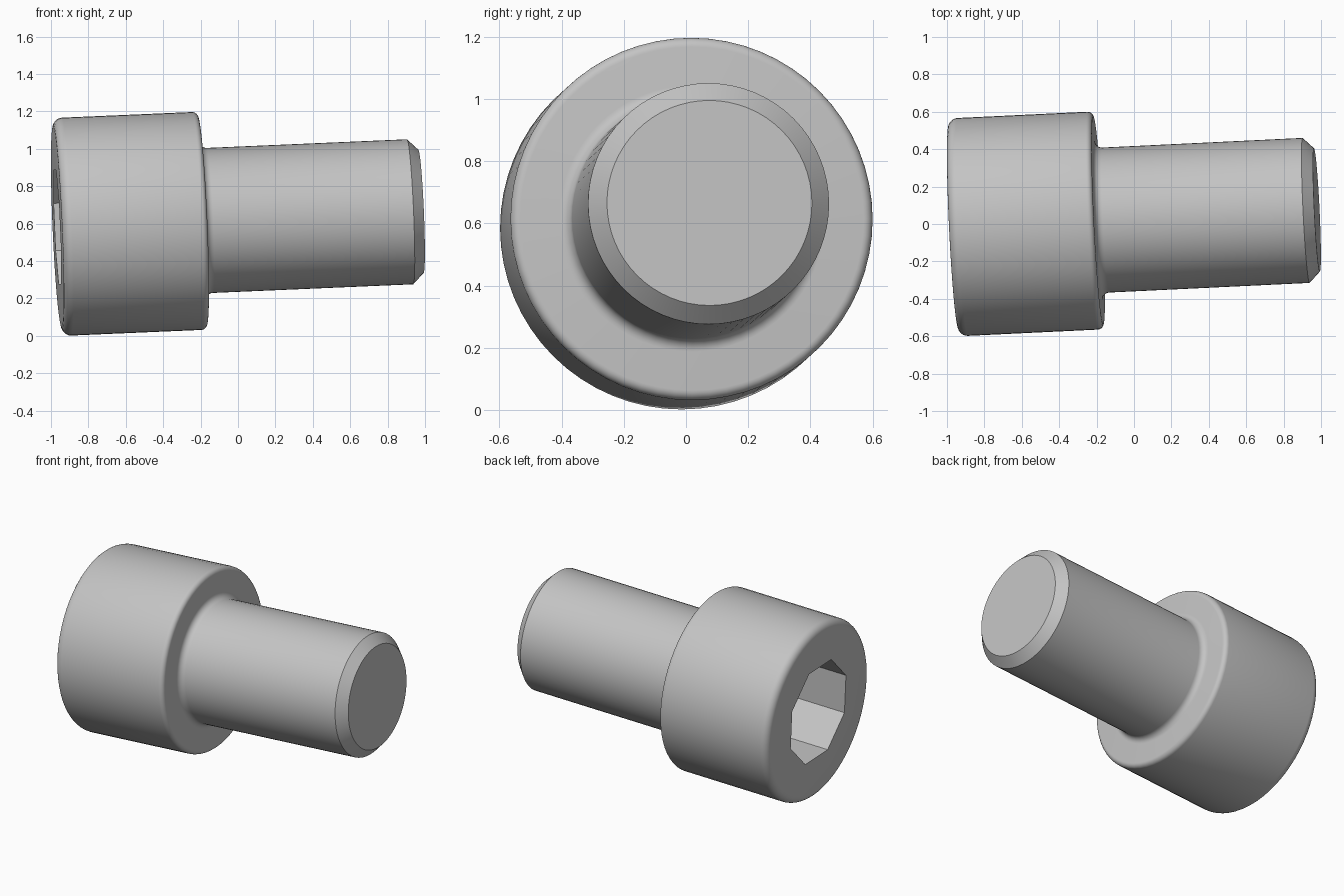
import bpy, bmesh, math
from mathutils import Euler, Matrix

default = bpy.data.objects.get("Cube")
if default:
    bpy.data.objects.remove(default, do_unlink=True)

SIDES = 64
HEAD_R, SHAFT_R = 0.583, 0.388
HEAD_L, TOTAL_L = 0.777, 1.948
SOCKET_FLAT, SOCKET_DEPTH = 0.305, 0.39

steel = bpy.data.materials.new("grey_steel")
steel.use_nodes = True
grey = (0.55, 0.55, 0.55, 1)
steel.diffuse_color = grey
steel.node_tree.nodes["Principled BSDF"].inputs["Base Color"].default_value = grey


def arc(cx, cr, radius, start, end, steps=6):
    """Points of a rounded corner in the (axis, radius) profile."""
    pts = []
    for i in range(steps + 1):
        a = math.radians(start + (end - start) * i / steps)
        pts.append((cx + radius * math.cos(a), cr + radius * math.sin(a), False))
    return pts


def ring(bm, x, r, octagonal):
    """Ring around the x axis, round or stretched onto an octagon with flats on the axes."""
    verts = []
    for i in range(SIDES):
        a = 2 * math.pi * i / SIDES
        rr = r
        if octagonal:
            off = (a + math.pi / 8) % (math.pi / 4) - math.pi / 8
            rr = r / math.cos(off)
        verts.append(bm.verts.new((x, rr * math.cos(a), rr * math.sin(a))))
    return verts


# Profile from socket floor, over the head, down the shaft to the tip
profile = [(SOCKET_DEPTH, SOCKET_FLAT, True), (0, SOCKET_FLAT, True)]
edge, rim, neck, chamfer = 0.05, 0.03, 0.04, 0.058
profile += arc(edge, HEAD_R - edge, edge, 180, 90)
profile += arc(HEAD_L - rim, HEAD_R - rim, rim, 90, 0)
profile += arc(HEAD_L + neck, SHAFT_R + neck, neck, 180, 270)
profile += [(TOTAL_L - chamfer, SHAFT_R, False), (TOTAL_L, SHAFT_R - chamfer, False)]

bm = bmesh.new()
rings = [ring(bm, *p) for p in profile]
for a, b in zip(rings, rings[1:]):
    for i in range(SIDES):
        j = (i + 1) % SIDES
        bm.faces.new((a[i], a[j], b[j], b[i]))
bm.faces.new(rings[0])
bm.faces.new(rings[-1])
bmesh.ops.recalc_face_normals(bm, faces=bm.faces)

# Lean the bolt slightly and set it in place
tilt = Euler((0, -0.043, 0.048)).to_matrix().to_4x4()
bm.transform(Matrix.Translation((-0.966, -0.018, 0.582)) @ tilt)

mesh = bpy.data.meshes.new("socket_head_bolt")
bm.to_mesh(mesh)
bm.free()
mesh.materials.append(steel)
bolt = bpy.data.objects.new("socket_head_bolt", mesh)
bpy.context.collection.objects.link(bolt)

bpy.ops.object.select_all(action='DESELECT')
bolt.select_set(True)
bpy.context.view_layer.objects.active = bolt
bpy.ops.object.shade_smooth_by_angle(angle=math.radians(30))
